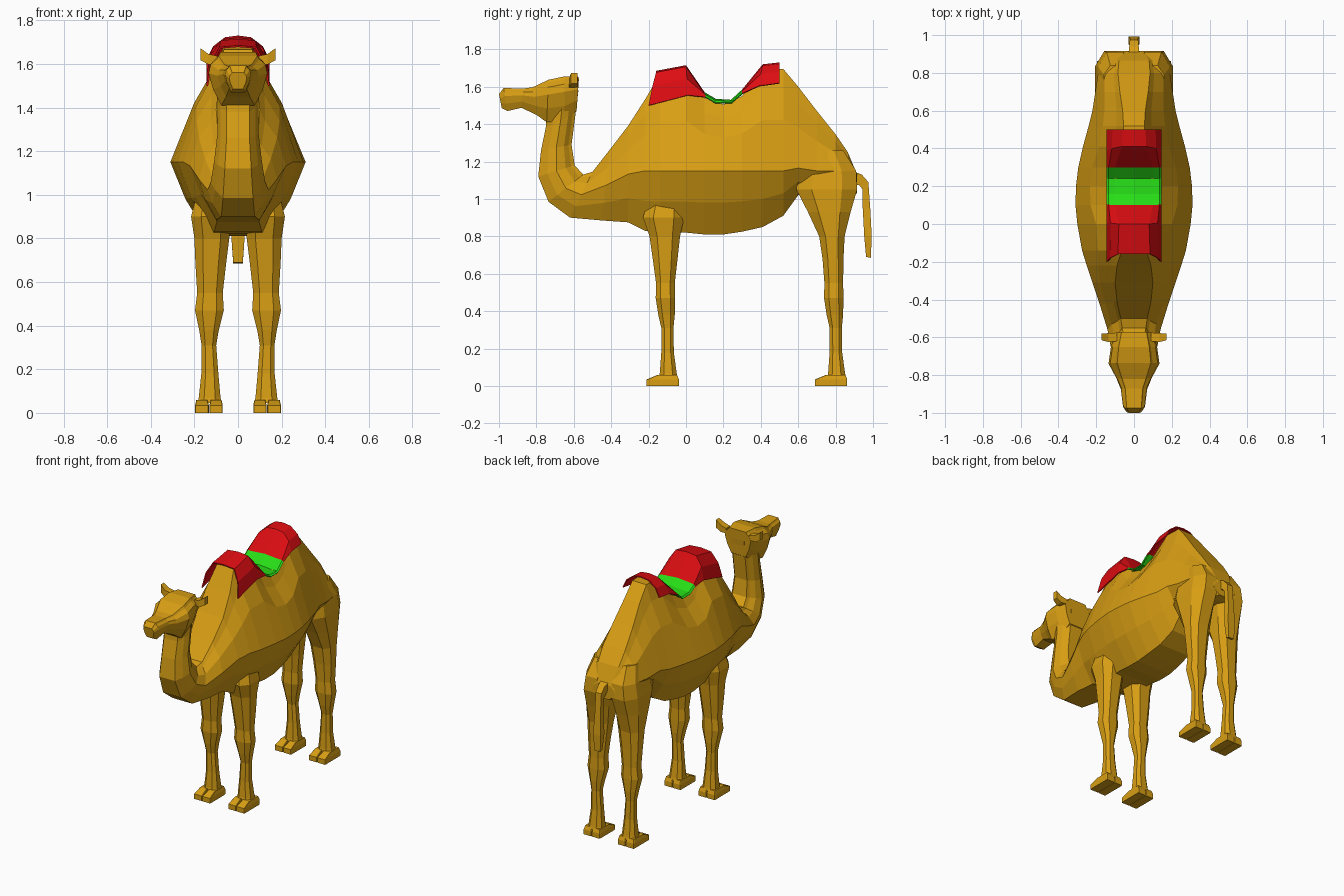
import bpy, bmesh

if "Cube" in bpy.data.objects:
    bpy.data.objects.remove(bpy.data.objects["Cube"])

def material(name, rgb):
    m = bpy.data.materials.new(name)
    m.diffuse_color = (*rgb, 1)
    m.use_nodes = True
    m.node_tree.nodes["Principled BSDF"].inputs["Base Color"].default_value = m.diffuse_color
    return m

TAN = material("tan_hide", (0.69, 0.345, 0.007))
RED = material("red_cloth", (0.72, 0.004, 0.006))
GREEN = material("green_cloth", (0.02, 0.72, 0.008))

def loft(name, rings, mats=(TAN,), closed=True, rule=None):
    """Skin matching rings of points, capping the ends when closed."""
    bm = bmesh.new()
    rows = [[bm.verts.new(p) for p in r] for r in rings]
    n = len(rows[0])
    for i, (a, b) in enumerate(zip(rows, rows[1:])):
        for k in range(n if closed else n - 1):
            j = (k + 1) % n
            f = bm.faces.new((a[k], a[j], b[j], b[k]))
            if rule:
                f.material_index = rule(i)
    if closed:
        bm.faces.new(rows[0])
        bm.faces.new(rows[-1])
    bmesh.ops.recalc_face_normals(bm, faces=bm.faces)
    me = bpy.data.meshes.new(name)
    bm.to_mesh(me)
    bm.free()
    for m in mats:
        me.materials.append(m)
    ob = bpy.data.objects.new(name, me)
    bpy.context.collection.objects.link(ob)
    return ob

def section(ay, az, by, bz, tw, w_low, w, w_top):
    """Symmetric ring between a lower and an upper point, widest at fraction tw."""
    u = 1 - tw
    half = [(0, w_low), (tw * .5, (w_low + w) * .54), (tw, w),
            (tw + u * .5, (w + w_top) * .56), (tw + u * .8, w + (w_top - w) * .8), (1, w_top)]
    pts = [(x, ay + (by - ay) * t, az + (bz - az) * t) for t, x in half]
    return pts + [(-x, y, z) for x, y, z in reversed(pts)]

def head_ring(ay, az, by, bz, w):
    return section(ay, az, by, bz, .65, w * .57, w, w * .66)

def neck_ring(ay, az, by, bz, w):
    return section(ay, az, by, bz, .5, w * .55, w, w * .5)

def trunk_ring(y, low, top, w, w_top):
    # Flanks are widest at one constant height
    tw = max(.25, min(.5, (1.15 - low) / (top - low)))
    return section(y, low, y, top, tw, w * .44, w, w_top)

def box_ring(z, y0, y1, x0, x1, s, c=.25):
    """Horizontal rectangle with cut corners; s mirrors it in x."""
    dx, dy = (x1 - x0) * c, (y1 - y0) * c
    pts = [(x0 + dx, y0), (x1 - dx, y0), (x1, y0 + dy), (x1, y1 - dy),
           (x1 - dx, y1), (x0 + dx, y1), (x0, y1 - dy), (x0, y0 + dy)]
    return [(s * x, y, z) for x, y in pts]

# Head, from muzzle tip to back of skull
loft("head", [head_ring(*r) for r in (
    (-.985, 1.485, -1.0, 1.56, .04), (-.955, 1.47, -.975, 1.593, .058),
    (-.88, 1.487, -.87, 1.59, .07), (-.80, 1.45, -.82, 1.597, .095),
    (-.745, 1.41, -.735, 1.637, .135), (-.65, 1.42, -.65, 1.655, .122),
    (-.585, 1.47, -.572, 1.65, .10))])

# Neck and chest, then trunk with two humps, as one skin
neck = [neck_ring(*r) for r in (
    (-.745, 1.46, -.575, 1.58, .10), (-.75, 1.38, -.59, 1.46, .095),
    (-.775, 1.26, -.612, 1.29, .095), (-.79, 1.12, -.595, 1.18, .11),
    (-.735, .985, -.55, 1.13, .125), (-.62, .90, -.50, 1.145, .14),
    (-.45, .885, -.41, 1.26, .18))]
trunk = [trunk_ring(*r) for r in (
    (-.31, .875, 1.39, .22, .10), (-.22, .83, 1.53, .25, .09),
    (-.14, .82, 1.665, .275, .065), (0, .82, 1.69, .30, .06),
    (.10, .81, 1.54, .31, .10), (.20, .81, 1.505, .307, .11),
    (.30, .825, 1.55, .295, .10), (.41, .85, 1.695, .27, .06),
    (.52, .91, 1.695, .24, .055), (.60, 1.02, 1.60, .22, .06),
    (.70, 1.02, 1.47, .205, .075), (.80, 1.02, 1.345, .19, .085),
    (.865, 1.02, 1.25, .15, .08), (.915, 1.03, 1.13, .09, .05))]
loft("body", neck + trunk)

# Legs: z, y0, y1, x0, x1; the lower leg is shared by front and rear
LOWER = ((.045, -.145, -.045, .075, .185), (.07, -.14, -.05, .08, .18),
         (.18, -.132, -.065, .09, .168), (.31, -.132, -.067, .10, .167),
         (.38, -.148, -.06, .088, .178), (.47, -.162, -.058, .065, .197),
         (.55, -.16, -.06, .07, .187))
FRONT_UPPER = ((.68, -.178, -.045, .055, .195), (.80, -.195, -.032, .04, .2),
               (.90, -.23, -.01, .03, .215), (1.0, -.20, -.02, .04, .19))
REAR_UPPER = ((.68, .73, .842, .055, .195), (.80, .712, .848, .04, .2),
              (.93, .652, .88, .025, .205), (1.05, .59, .915, .01, .207),
              (1.15, .60, .91, .01, .19), (1.26, .64, .84, .02, .16))

for side, s in (("right", 1), ("left", -1)):
    for name, shift, upper in (("front", 0, FRONT_UPPER), ("rear", .9, REAR_UPPER)):
        rows = [(z, a + shift, b + shift, c, d) for z, a, b, c, d in LOWER]
        loft(f"{name}_leg_{side}", [box_ring(*r, s) for r in (*rows, *upper)])
        # Cloven foot: two wedge halves
        toe, heel = shift - .21, shift - .038
        for part, x0, x1 in (("inner", .07, .131), ("outer", .134, .197)):
            loft(f"{name}_foot_{part}_{side}", [
                box_ring(0, toe, heel, x0, x1, s, .04),
                box_ring(.035, toe, heel, x0, x1, s, .04),
                box_ring(.06, toe + .06, heel - .01, x0 + .006, x1 - .006, s, .04)])
    # Ear: x, y0, y1, z0, z1
    loft(f"ear_{side}", [[(s * x, y0, z0), (s * x, y1, z0), (s * x, y1, z1), (s * x, y0, z1)]
                         for x, y0, y1, z0, z1 in (
        (.09, -.62, -.575, 1.60, 1.635), (.135, -.625, -.578, 1.597, 1.645),
        (.172, -.615, -.58, 1.617, 1.672))])

# Tail: half width, y and z of its front and back edges
loft("tail", [
    [(-w, y0, z0), (w, y0, z0), (w, y1, z1), (-w, y1, z1)] for w, y0, z0, y1, z1 in (
        (.03, .88, 1.07, .89, 1.15), (.025, .925, 1.075, .94, 1.13),
        (.022, .945, 1.05, .975, 1.09), (.022, .945, .95, .985, .95),
        (.03, .953, .80, .993, .80), (.022, .963, .69, .988, .685))])

def cloth_ring(yc, ye, zc, ze, w):
    """Draped strip across the back: centre and edge positions, flat half width."""
    right = [(w, yc, zc - .008),
             ((w + .145) / 2 + .012, (yc + ye) / 2, zc * .55 + ze * .45), (.145, ye, ze)]
    return [(-x, y, z) for x, y, z in reversed(right)] + [(0, yc, zc)] + right

# Saddle cloth over both humps, green in the dip
cloth = loft("saddle_cloth", [cloth_ring(*r) for r in (
    (-.16, -.20, 1.685, 1.50, .085), (0, .01, 1.715, 1.555, .08),
    (.10, .105, 1.57, 1.545, .10), (.16, .16, 1.535, 1.515, .10),
    (.24, .24, 1.53, 1.515, .10), (.30, .30, 1.585, 1.565, .10),
    (.41, .39, 1.72, 1.605, .065), (.50, .50, 1.73, 1.62, .06))],
    (RED, GREEN), closed=False, rule=lambda i: int(2 <= i <= 4))
solid = cloth.modifiers.new("thickness", 'SOLIDIFY')
solid.thickness = .008
